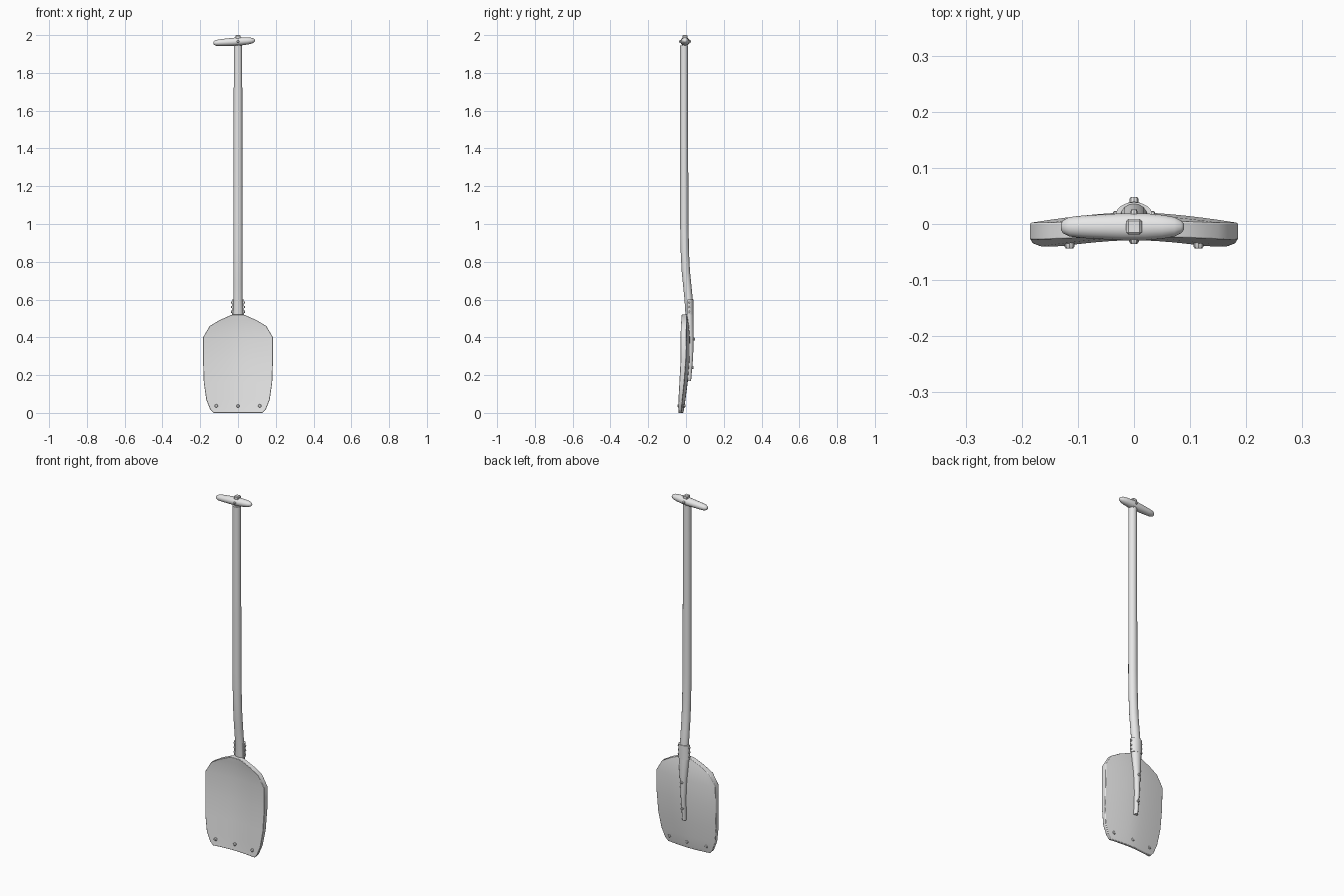
import bpy, bmesh, math
from mathutils import Vector, Matrix

if "Cube" in bpy.data.objects:
    bpy.data.objects.remove(bpy.data.objects["Cube"])

grey = bpy.data.materials.new("plain_grey")
grey.diffuse_color = (0.8, 0.8, 0.8, 1)
grey.use_nodes = True
grey.node_tree.nodes["Principled BSDF"].inputs["Base Color"].default_value = grey.diffuse_color


def finish(name, bm, angle=35):
    bmesh.ops.recalc_face_normals(bm, faces=bm.faces)
    me = bpy.data.meshes.new(name)
    bm.to_mesh(me)
    bm.free()
    ob = bpy.data.objects.new(name, me)
    bpy.context.collection.objects.link(ob)
    me.materials.append(grey)
    bpy.ops.object.select_all(action='DESELECT')
    ob.select_set(True)
    bpy.context.view_layer.objects.active = ob
    bpy.ops.object.shade_smooth_by_angle(angle=math.radians(angle))
    return ob


def skin(bm, rings, closed=True, caps=True):
    """Join rows of points with quads."""
    rows = [[bm.verts.new(p) for p in r] for r in rings]
    n = len(rows[0])
    for a, b in zip(rows, rows[1:]):
        for i in range(n if closed else n - 1):
            j = (i + 1) % n
            bm.faces.new((a[i], a[j], b[j], b[i]))
    if caps:
        bm.faces.new(rows[0][::-1])
        bm.faces.new(rows[-1])
    return rows


def peg(name, a, b, r, sides=8):
    """Short round-headed pin from a to b."""
    a, b = Vector(a), Vector(b)
    q = (b - a).to_track_quat('Z', 'Y')
    length = (b - a).length
    bm = bmesh.new()
    rings = []
    for t, s in ((0, .7), (.12, 1), (.88, 1), (1, .7)):
        rings.append([a + q @ Vector((r * s * math.cos(k * math.tau / sides),
                                      r * s * math.sin(k * math.tau / sides), t * length))
                      for k in range(sides)])
    skin(bm, rings)
    return finish(name, bm)


# Blade: dished, thick plate; rows of (z, half width, back y, thickness)
ROWS = [(0, .130, -.015, .014), (.02, .148, -.010, .017), (.07, .168, -.003, .021),
        (.16, .181, .009, .026), (.28, .185, .019, .029), (.40, .185, .021, .031),
        (.46, .150, .016, .030), (.49, .100, .011, .029), (.52, .032, .006, .028)]
N = 12


def bow(x):
    return -.019 * (abs(x) / .185) ** 1.6


bm = bmesh.new()
rings = []
for z, w, yb, t in ROWS:
    xs = [w * (2 * i / N - 1) for i in range(N + 1)]
    rings.append([(x, yb - t + bow(x), z) for x in xs] +
                 [(x, yb + bow(x), z) for x in reversed(xs)])
rows = skin(bm, rings, caps=False)
for r in (rows[0], rows[-1]):                      # bottom and top rims
    for i in range(N):
        bm.faces.new((r[i], r[i + 1], r[2 * N - i], r[2 * N + 1 - i]))
blade = finish("blade", bm)
bev = blade.modifiers.new("rim", 'BEVEL')
bev.width = .004
bev.segments = 2
bev.limit_method = 'ANGLE'
bev.angle_limit = math.radians(50)

# Shaft: bends backwards and tapers into the spine behind the blade
PATH = [(1.945, -.010, .022, .021), (1.5, -.010, .023, .021), (1.0, -.009, .024, .022),
        (.85, -.006, .024, .022), (.75, -.001, .024, .022), (.68, .006, .024, .022),
        (.60, .014, .024, .022), (.52, .018, .028, .021), (.46, .021, .025, .019),
        (.40, .022, .020, .018), (.30, .020, .014, .018), (.17, .011, .011, .016)]
S = 16
bm = bmesh.new()
skin(bm, [[(rx * math.cos(k * math.tau / S), y + ry * math.sin(k * math.tau / S), z)
           for k in range(S)] for z, y, rx, ry in PATH])
finish("shaft_and_spine", bm)

# Collar: half sleeve behind the shaft
bm = bmesh.new()
rings = []
for z in (.52, .60):
    arc = [math.radians(-15 + 210 * i / 14) for i in range(15)]
    rings.append([(.033 * math.cos(a), .015 + .024 * math.sin(a), z) for a in arc] +
                 [(.024 * math.cos(a), .015 + .018 * math.sin(a), z) for a in reversed(arc)])
rows = skin(bm, rings, caps=False)
for r in rows:
    for i in range(14):
        bm.faces.new((r[i], r[i + 1], r[28 - i], r[29 - i]))
finish("collar", bm)

# Collar rivets on both sides
for side in (-1, 1):
    for i, z in enumerate((.535, .56, .585)):
        peg("collar_rivet", (side * .025, .017, z), (side * .037, .017, z), .006)

# Spine rivets
peg("spine_rivet_upper", (0, .02, .39), (0, .048, .39), .008)
peg("spine_rivet_lower", (0, .02, .24), (0, .041, .24), .007)

# Blade bolts along the lower edge
for x in (-.115, 0, .115):
    y = -.027 + bow(x)
    peg("blade_bolt", (x, y - .008, .037), (x, y + .024, .037), .009)

# Grip: slightly tilted, off-centre spindle
bm = bmesh.new()
rings = []
for x, r in ((-.130, .005), (-.127, .010), (-.115, .0155), (-.09, .018), (-.05, .020), (-.02, .0215),
             (.02, .0215), (.05, .019), (.072, .0155), (.084, .010), (.089, .005)):
    rings.append([(x, -.005 + r * 1.12 * math.cos(k * math.tau / S),
                   1.966 + x * .06 + r * math.sin(k * math.tau / S)) for k in range(S)])
skin(bm, rings)
finish("grip", bm, 50)

# Square bolt through the grip into the shaft
bm = bmesh.new()
bmesh.ops.create_cube(bm, size=1, matrix=Matrix.Translation((0, -.005, 1.968)) @
                      Matrix.Diagonal((.028, .028, .064, 1)))
bmesh.ops.bevel(bm, geom=bm.edges[:], offset=.004, segments=1, affect='EDGES')
finish("grip_bolt", bm)

# Cross pin through the grip
peg("grip_pin", (0, -.036, 1.967), (0, .026, 1.967), .007)
